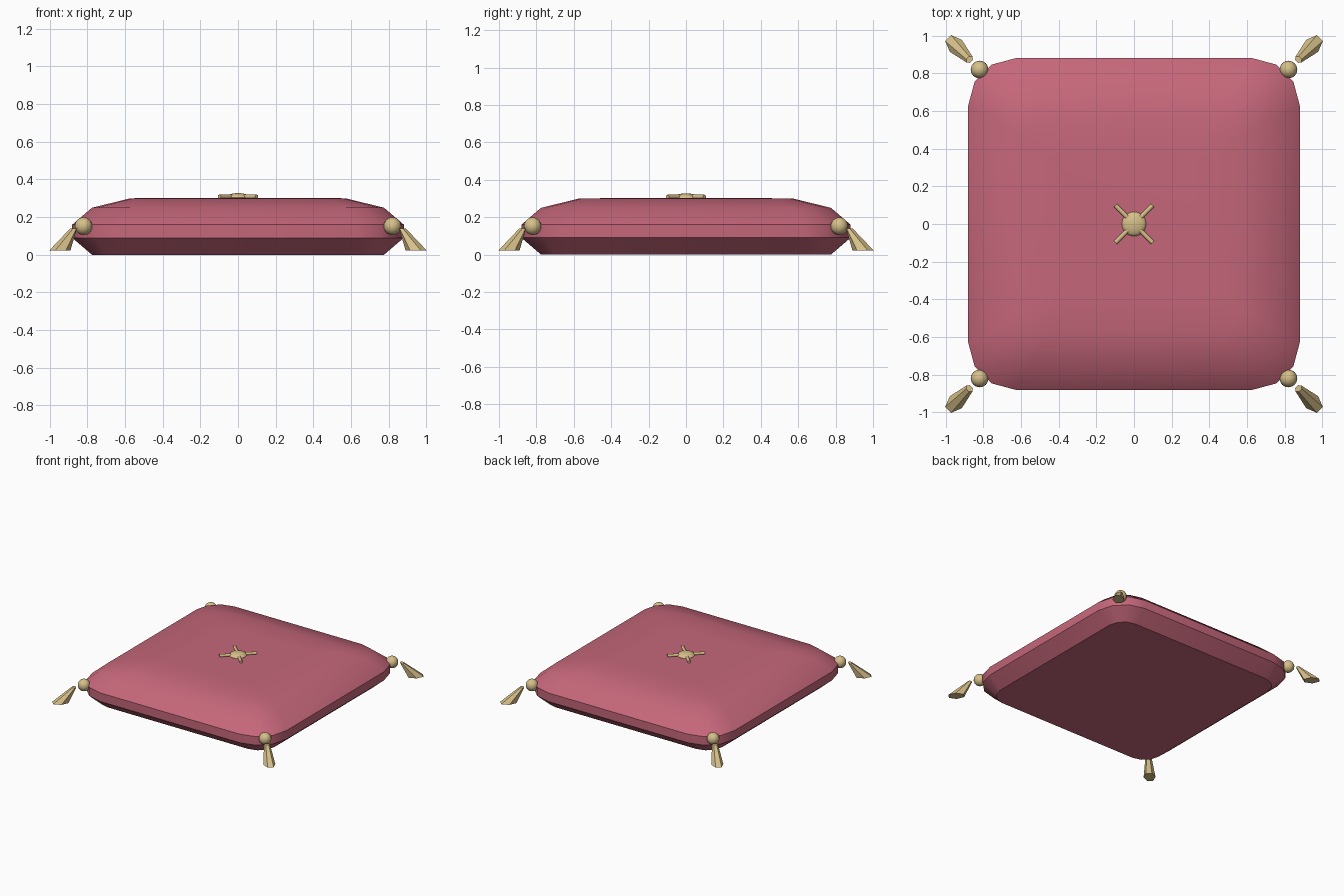
import bpy, bmesh, math
from mathutils import Vector, Matrix

if "Cube" in bpy.data.objects:
    bpy.data.objects.remove(bpy.data.objects["Cube"], do_unlink=True)


def material(name, rgb):
    m = bpy.data.materials.new(name)
    m.use_nodes = True
    m.diffuse_color = (*rgb, 1)
    m.node_tree.nodes["Principled BSDF"].inputs["Base Color"].default_value = (*rgb, 1)
    return m


ROSE = material("rose_fabric", (0.56, 0.135, 0.195))
GOLD = material("gold_trim", (0.67, 0.52, 0.25))


def finish(bm, name, mat, smooth_angle=None):
    bmesh.ops.recalc_face_normals(bm, faces=bm.faces)
    mesh = bpy.data.meshes.new(name)
    bm.to_mesh(mesh)
    bm.free()
    obj = bpy.data.objects.new(name, mesh)
    bpy.context.collection.objects.link(obj)
    mesh.materials.append(mat)
    if smooth_angle:
        bpy.ops.object.select_all(action="DESELECT")
        obj.select_set(True)
        bpy.context.view_layer.objects.active = obj
        bpy.ops.object.shade_smooth_by_angle(angle=math.radians(smooth_angle))
    return obj


def loft(bm, rings):
    """Skin a list of equal-length point rings and cap both ends."""
    loops = [[bm.verts.new(p) for p in ring] for ring in rings]
    n = len(loops[0])
    for a, b in zip(loops, loops[1:]):
        for i in range(n):
            j = (i + 1) % n
            bm.faces.new((a[i], a[j], b[j], b[i]))
    bm.faces.new(loops[0][::-1])
    bm.faces.new(loops[-1])


def rounded_square(half, radius, z, steps=3):
    pts = []
    for quarter in range(4):
        turn = Matrix.Rotation(quarter * math.pi / 2, 3, "Z")
        for k in range(steps + 1):
            a = k / steps * math.pi / 2
            c = half - radius
            pts.append(turn @ Vector((c + radius * math.cos(a), c + radius * math.sin(a), z)))
    return pts


# Cushion: rounded square rings of (half width, corner radius, height)
bm = bmesh.new()
profile = [(0.775, 0.14, 0), (0.88, 0.25, 0.09), (0.88, 0.25, 0.16),
           (0.775, 0.2, 0.25), (0.57, 0.12, 0.30), (0.38, 0.08, 0.302)]
loft(bm, [rounded_square(*ring) for ring in profile])
finish(bm, "cushion", ROSE, 35)

# Centre button with four diagonal stitches
bm = bmesh.new()
bmesh.ops.create_uvsphere(bm, u_segments=20, v_segments=10, radius=0.065,
                          matrix=Matrix.Translation((0, 0, 0.303)) @ Matrix.Diagonal((1, 1, 0.38, 1)))
finish(bm, "centre_button", GOLD, 40)
for i in range(2):
    bm = bmesh.new()
    turn = Matrix.Rotation(math.pi / 4 + i * math.pi / 2, 4, "Z")
    bmesh.ops.create_cone(bm, cap_ends=True, segments=8, radius1=0.012, radius2=0.012, depth=0.28,
                          matrix=Matrix.Translation((0, 0, 0.308)) @ turn
                          @ Matrix.Rotation(math.pi / 2, 4, "Y"))
    finish(bm, f"stitch_{i + 1}", GOLD, 50)


def oval(center, along, across, sides=6):
    """Horizontal oval ring, long axis on the outward diagonal."""
    spin = Matrix.Rotation(math.pi / 4, 3, "Z")
    angles = [(k + 0.5) * math.tau / sides for k in range(sides)]
    return [Vector(center) + spin @ Vector((along * math.cos(a), across * math.sin(a), 0))
            for a in angles]


# Corner beads and tassels
for i, corner in enumerate(("back_left", "back_right", "front_right", "front_left")):
    turn = Matrix.Rotation(i * math.pi / 2, 4, "Z")
    bm = bmesh.new()
    bmesh.ops.create_uvsphere(bm, u_segments=16, v_segments=10, radius=0.047,
                              matrix=turn @ Matrix.Translation((0.82, 0.82, 0.152)))
    finish(bm, f"bead_{corner}", GOLD, 40)

    bm = bmesh.new()
    loft(bm, [oval((0.873, 0.873, 0.14), 0.016, 0.022),
              oval((0.946, 0.946, 0.023), 0.066, 0.045)])
    bmesh.ops.transform(bm, matrix=turn, verts=bm.verts)
    finish(bm, f"tassel_{corner}", GOLD)
